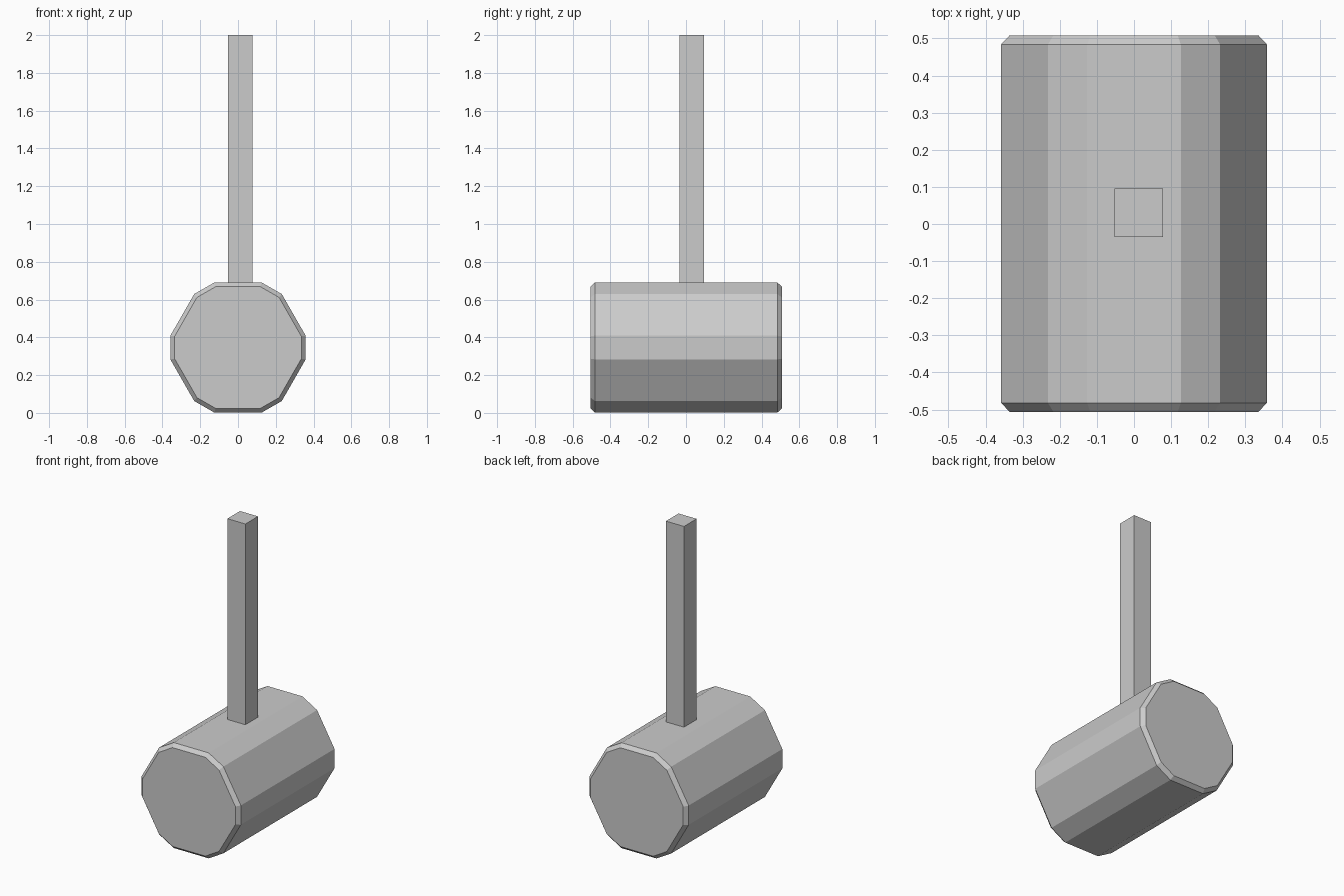
import bpy, bmesh

if "Cube" in bpy.data.objects:
    bpy.data.objects.remove(bpy.data.objects["Cube"])

# Mallet head: bevelled hexagon profile (quarter, mirrored), lofted along y with chamfered ends
CZ = 0.346
quarter = [(0.358, 0.063), (0.232, 0.283), (0.126, 0.344)]
half = quarter + [(-x, z) for x, z in reversed(quarter)]
profile = half + [(-x, -z) for x, z in half]
stations = [(-0.506, 0.022), (-0.482, 0.0), (0.484, 0.0), (0.508, 0.022)]

bm = bmesh.new()
rings = []
for y, inset in stations:
    s = 1 - inset / 0.35
    rings.append([bm.verts.new((x * s, y, CZ + z * s)) for x, z in profile])
n = len(profile)
for a, b in zip(rings, rings[1:]):
    for i in range(n):
        bm.faces.new((a[i], a[(i + 1) % n], b[(i + 1) % n], b[i]))
bm.faces.new(rings[0])
bm.faces.new(rings[-1])
bmesh.ops.recalc_face_normals(bm, faces=bm.faces)
mesh = bpy.data.meshes.new("mallet_head")
bm.to_mesh(mesh)
bm.free()
bpy.context.collection.objects.link(bpy.data.objects.new("mallet_head", mesh))

# Square handle, set slightly off centre and sunk into the head
bottom, top = 0.5, 2.0
bpy.ops.mesh.primitive_cube_add(size=1, location=(0.013, 0.03, (bottom + top) / 2))
handle = bpy.context.object
handle.name = "handle"
handle.scale = (0.13, 0.13, top - bottom)
